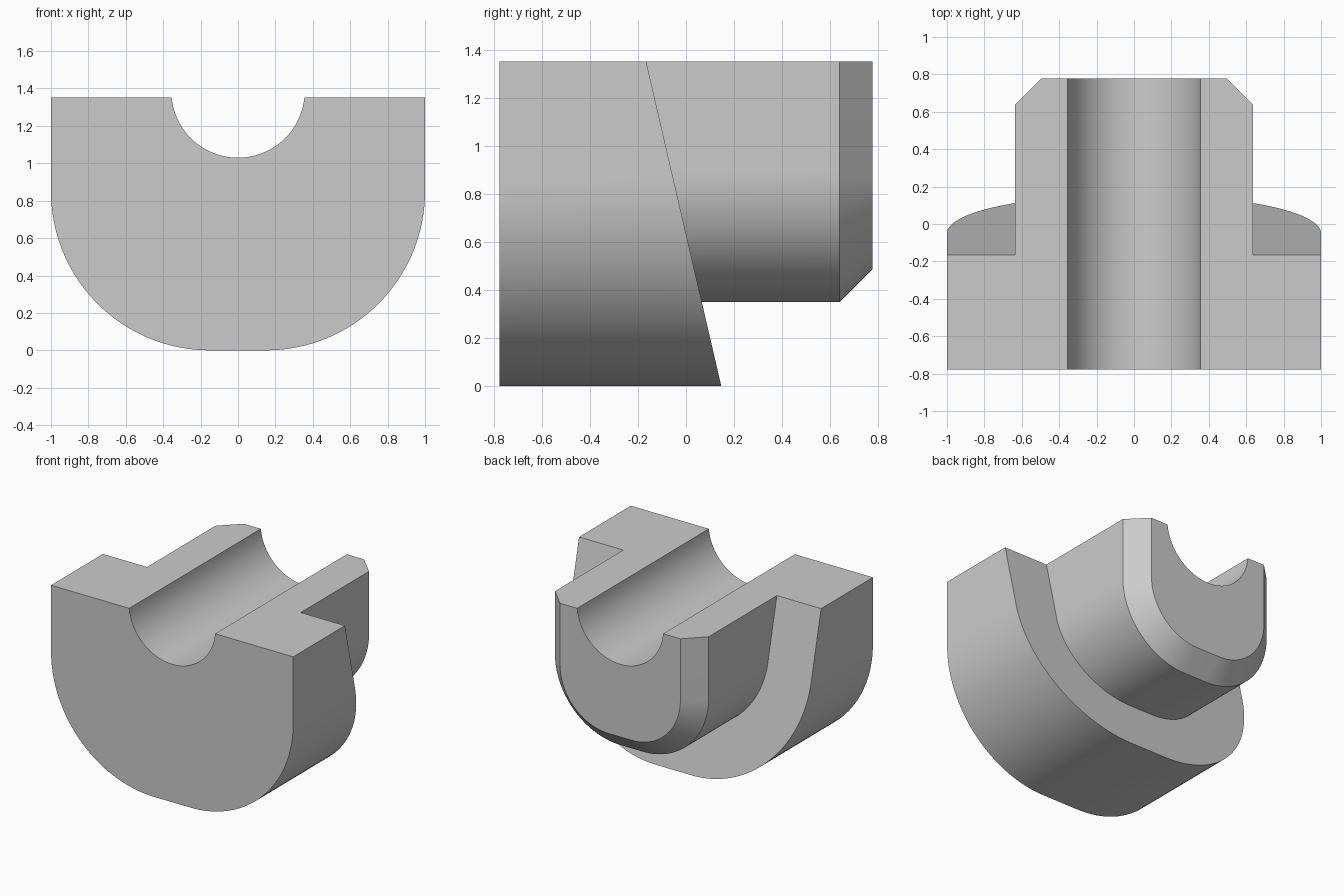
import bpy, bmesh, math

old = bpy.data.objects.get("Cube")
if old:
    bpy.data.objects.remove(old, do_unlink=True)

TOP, FRONT, BACK, SEGMENTS = 1.353, -0.777, 0.777, 32


def u_profile(half_width, radius, centre_z):
    """U shape from left top, round the underside, to right top."""
    flat = half_width - radius
    points = [(half_width, TOP)]
    for side in (1, -1):
        for i in range(SEGMENTS + 1):
            a = math.pi / 2 * i / SEGMENTS
            if side < 0:
                a = math.pi / 2 - a
            points.append((side * (flat + radius * math.cos(a)),
                           centre_z - radius * math.sin(a)))
    return points + [(-half_width, TOP)]


def groove_profile(half_width, depth):
    """Circular channel cut into the top face, left to right."""
    radius = (half_width ** 2 + depth ** 2) / (2 * depth)
    centre = TOP - depth + radius
    half_angle = math.asin(half_width / radius)
    points = []
    for i in range(2 * SEGMENTS + 1):
        a = half_angle * (1 - i / SEGMENTS)
        points.append((radius * math.sin(a), centre - radius * math.cos(a)))
    return points


def sloped(z):
    """Depth of the flange's leaning back face."""
    return 0.147 - 0.313 * z / TOP


bm = bmesh.new()


def row(profile, depth):
    return [bm.verts.new((x, depth(z), z)) for x, z in profile]


def bridge(a, b):
    for i in range(len(a) - 1):
        bm.faces.new((a[i], a[i + 1], b[i + 1], b[i]))


# Flange, shoulder, hub and chamfer as consecutive rows
flange = u_profile(1, 0.85, 0.85)
hub = u_profile(0.635, 0.54, 0.89)
hub_end = u_profile(0.497, 0.402, 0.89)
rows = [row(flange, lambda z: FRONT), row(flange, sloped), row(hub, sloped),
        row(hub, lambda z: 0.64), row(hub_end, lambda z: BACK)]
for a, b in zip(rows, rows[1:]):
    bridge(a, b)

# Channel along the top
channel = groove_profile(0.355, 0.323)
near, far = row(channel, lambda z: FRONT), row(channel, lambda z: BACK)
bridge(near, far)

# End faces and the two top faces
bm.faces.new(rows[0] + near[::-1])
bm.faces.new(rows[-1] + far[::-1])
for end in (0, -1):
    bm.faces.new([r[end] for r in rows] + [far[end], near[end]])
bmesh.ops.recalc_face_normals(bm, faces=bm.faces)

mesh = bpy.data.meshes.new("half_bearing_block")
bm.to_mesh(mesh)
bm.free()
block = bpy.data.objects.new("half_bearing_block", mesh)
bpy.context.collection.objects.link(block)

# Plain grey
grey = bpy.data.materials.new("plain_grey")
grey.use_nodes = True
colour = (0.6, 0.6, 0.6, 1)
grey.diffuse_color = colour
grey.node_tree.nodes["Principled BSDF"].inputs["Base Color"].default_value = colour
mesh.materials.append(grey)

bpy.ops.object.select_all(action="DESELECT")
block.select_set(True)
bpy.context.view_layer.objects.active = block
bpy.ops.object.shade_smooth_by_angle(angle=math.radians(30))
